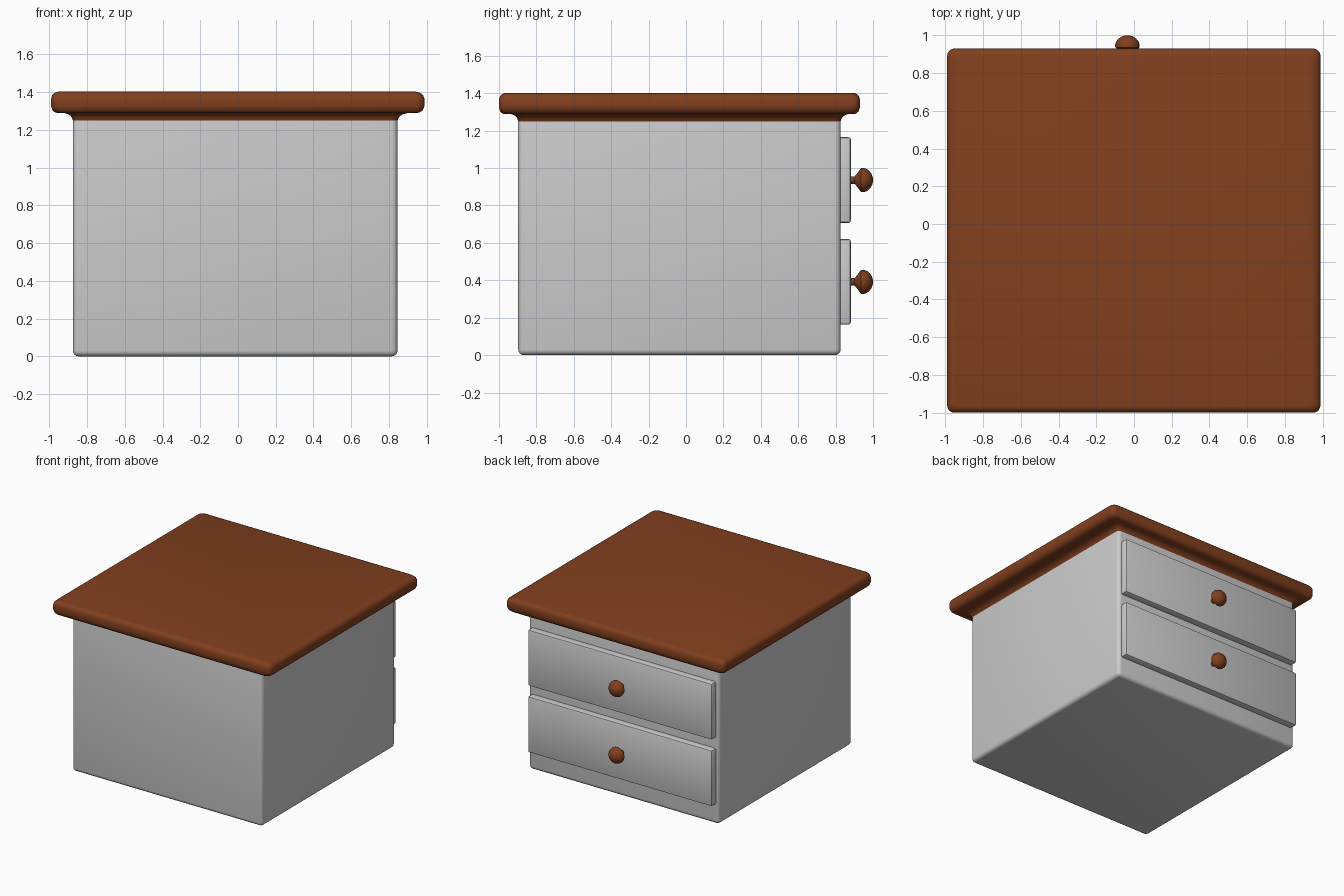
import bpy, bmesh, math

if "Cube" in bpy.data.objects:
    bpy.data.objects.remove(bpy.data.objects["Cube"])

wood = bpy.data.materials.new("brown_wood")
wood.diffuse_color = (0.22, 0.05, 0.013, 1)
wood.use_nodes = True
wood.node_tree.nodes["Principled BSDF"].inputs["Base Color"].default_value = wood.diffuse_color


def finish(name, bm, material=None, angle=40):
    bmesh.ops.recalc_face_normals(bm, faces=bm.faces[:])
    mesh = bpy.data.meshes.new(name)
    bm.to_mesh(mesh)
    bm.free()
    obj = bpy.data.objects.new(name, mesh)
    bpy.context.collection.objects.link(obj)
    if material:
        mesh.materials.append(material)
    bpy.ops.object.select_all(action='DESELECT')
    obj.select_set(True)
    bpy.context.view_layer.objects.active = obj
    bpy.ops.object.shade_smooth_by_angle(angle=math.radians(angle))
    return obj


def loft(bm, rings, caps=True):
    loops = [[bm.verts.new(p) for p in ring] for ring in rings]
    n = len(loops[0])
    for a, b in zip(loops, loops[1:]):
        for i in range(n):
            j = (i + 1) % n
            bm.faces.new((a[i], a[j], b[j], b[i]))
    if caps:
        bm.faces.new(loops[0])
        bm.faces.new(loops[-1])


def rounded_rect(rect, z, r, seg=5):
    x0, x1, y0, y1 = rect
    corners = [(x1 - r, y1 - r), (x0 + r, y1 - r), (x0 + r, y0 + r), (x1 - r, y0 + r)]
    return [(cx + r * math.cos(a), cy + r * math.sin(a), z)
            for q, (cx, cy) in enumerate(corners)
            for a in [math.pi / 2 * (q + s / seg) for s in range(seg + 1)]]


def bevel_box(name, x, y, z, bevel, seg):
    bm = bmesh.new()
    bmesh.ops.create_cube(bm, size=1)
    for v in bm.verts:
        v.co = [lim[0] if c < 0 else lim[1] for c, lim in zip(v.co, (x, y, z))]
    bmesh.ops.bevel(bm, geom=bm.edges[:], offset=bevel, segments=seg,
                    profile=0.5, affect='EDGES')
    return finish(name, bm)


# Cabinet body, its top edge hidden inside the table top
body = (-0.875, 0.845, -0.897, 0.827)
slab = (-0.99, 0.988, -1.0, 0.93)
bevel_box("cabinet_body", body[:2], body[2:], (0, 1.29), 0.03, 4)

# Top with cove moulding: (spread from body to slab outline, height)
profile = [(0, 1.25), (0.03, 1.26), (0.09, 1.272), (0.2, 1.282), (0.36, 1.288),
           (0.66, 1.288), (0.82, 1.292), (0.94, 1.304), (1, 1.326),
           (1, 1.365), (0.95, 1.384), (0.84, 1.396), (0.68, 1.402)]
rings = []
for t, z in profile:
    rect = [a + (b - a) * t for a, b in zip(body, slab)]
    rings.append(rounded_rect(rect, z, 0.03 + 0.01 * t))
bm = bmesh.new()
loft(bm, rings)
finish("table_top", bm, wood)

# Drawer fronts and turned knobs: (radius, y)
knob = [(0.02, 0.87), (0.02, 0.902), (0.035, 0.914), (0.064, 0.936)]
knob += [(0.066 * math.cos(a), 0.94 + 0.06 * math.sin(a))
         for a in [math.radians(d) for d in (10, 28, 46, 64, 80)]]
for label, z0, z1 in (("lower", 0.163, 0.62), ("upper", 0.707, 1.165)):
    bevel_box(label + "_drawer", (-0.85, 0.815), (0.80, 0.881), (z0, z1), 0.012, 2)
    zc = (z0 + z1) / 2
    bm = bmesh.new()
    loft(bm, [[(-0.035 + r * math.cos(k * math.tau / 24), y,
                zc + r * math.sin(k * math.tau / 24)) for k in range(24)]
              for r, y in knob])
    finish(label + "_knob", bm, wood)
